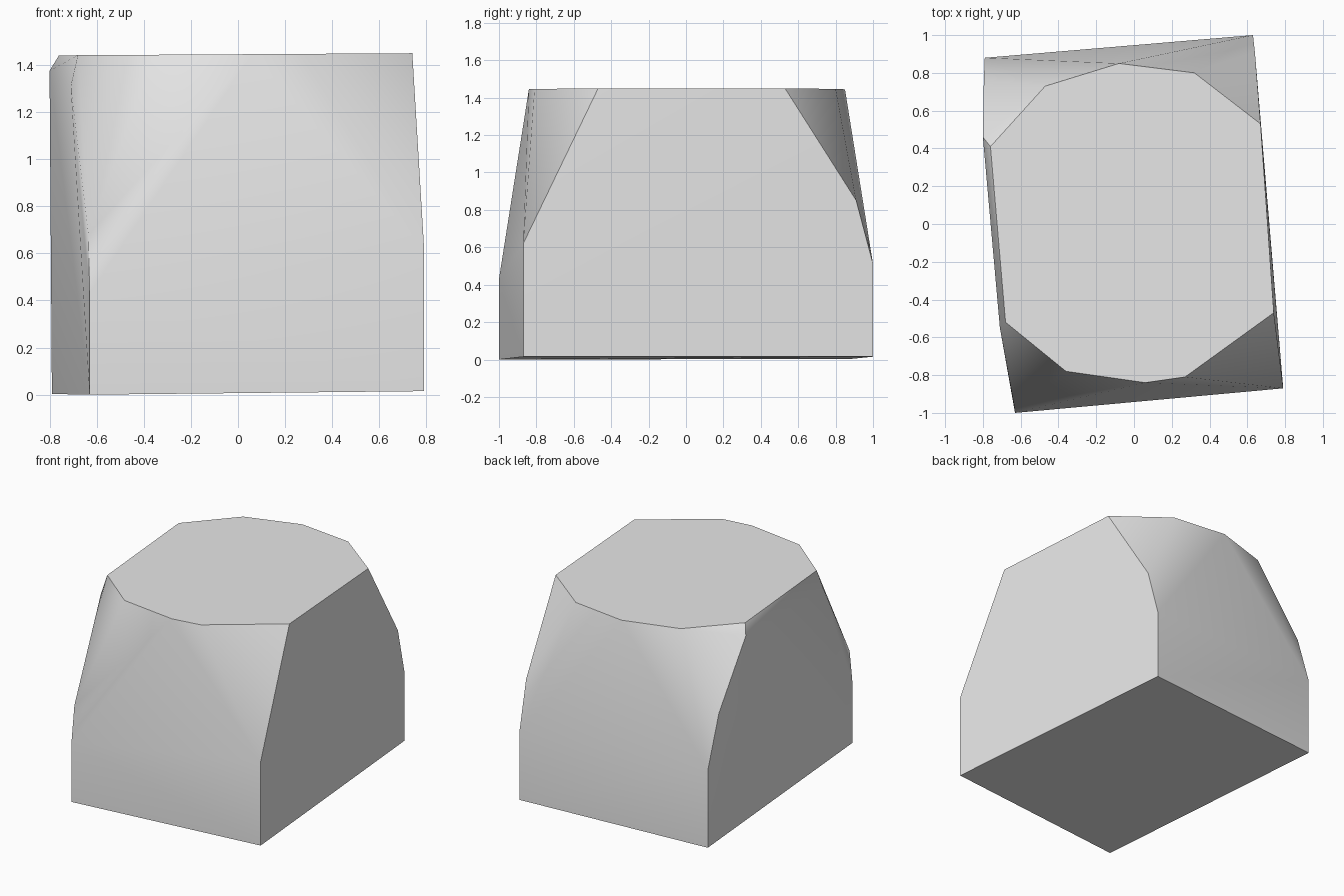
import bpy
import bmesh
import math
from mathutils import Vector

# Remove the default cube only
default_cube = bpy.data.objects.get("Cube")
if default_cube:
    bpy.data.objects.remove(default_cube, do_unlink=True)


def flat_material(name, colour):
    material = bpy.data.materials.new(name)
    material.use_nodes = True
    material.diffuse_color = colour
    shader = material.node_tree.nodes["Principled BSDF"]
    shader.inputs["Base Color"].default_value = colour
    return material


# Footprint corners: x, y, base height, height where the vertical edge ends
footprint = [
    (-0.63, -1.0, 0.0, 0.43),
    (0.79, -0.87, 0.015, 0.62),
    (0.63, 1.0, 0.015, 0.51),
    (-0.79, 0.88, 0.003, 0.56),
]

# Points where the worn corners bend inwards, and the worn left rim
shoulders = [
    (-0.635, -0.96, 0.68),
    (0.64, 0.91, 0.85),
    (-0.795, 0.76, 0.93),
    (-0.80, 0.46, 1.375),
    (-0.71, -0.55, 1.31),
]

# Outline of the flat, slightly tilted top
rim = [
    (-0.36, -0.78), (0.06, -0.84), (0.27, -0.81), (0.74, -0.47),
    (0.67, 0.53), (0.32, 0.80), (-0.08, 0.85), (-0.47, 0.73),
    (-0.76, 0.41), (-0.68, -0.52),
]

points = [Vector(p) for p in shoulders]
for x, y, base, edge_end in footprint:
    points += [Vector((x, y, base)), Vector((x, y, edge_end))]
points += [Vector((x, y, 1.445 + 0.006 * x)) for x, y in rim]

# Wrap the points in one closed, chiselled stone block
bm = bmesh.new()
for point in points:
    bm.verts.new(point)
bmesh.ops.convex_hull(bm, input=list(bm.verts))
loose = [v for v in bm.verts if not v.link_faces]
bmesh.ops.delete(bm, geom=loose, context="VERTS")

# Join the nearly flat triangles of the top and base
bmesh.ops.dissolve_limit(
    bm, angle_limit=math.radians(1),
    verts=list(bm.verts), edges=list(bm.edges),
)
bmesh.ops.recalc_face_normals(bm, faces=list(bm.faces))

mesh = bpy.data.meshes.new("stone_block")
bm.to_mesh(mesh)
bm.free()
stone_block = bpy.data.objects.new("stone_block", mesh)
bpy.context.collection.objects.link(stone_block)
mesh.materials.append(flat_material("light_grey_stone", (0.8, 0.8, 0.8, 1.0)))

# Soft worn facets with crisp main edges
bpy.ops.object.select_all(action="DESELECT")
stone_block.select_set(True)
bpy.context.view_layer.objects.active = stone_block
bpy.ops.object.shade_smooth_by_angle(angle=math.radians(35))
